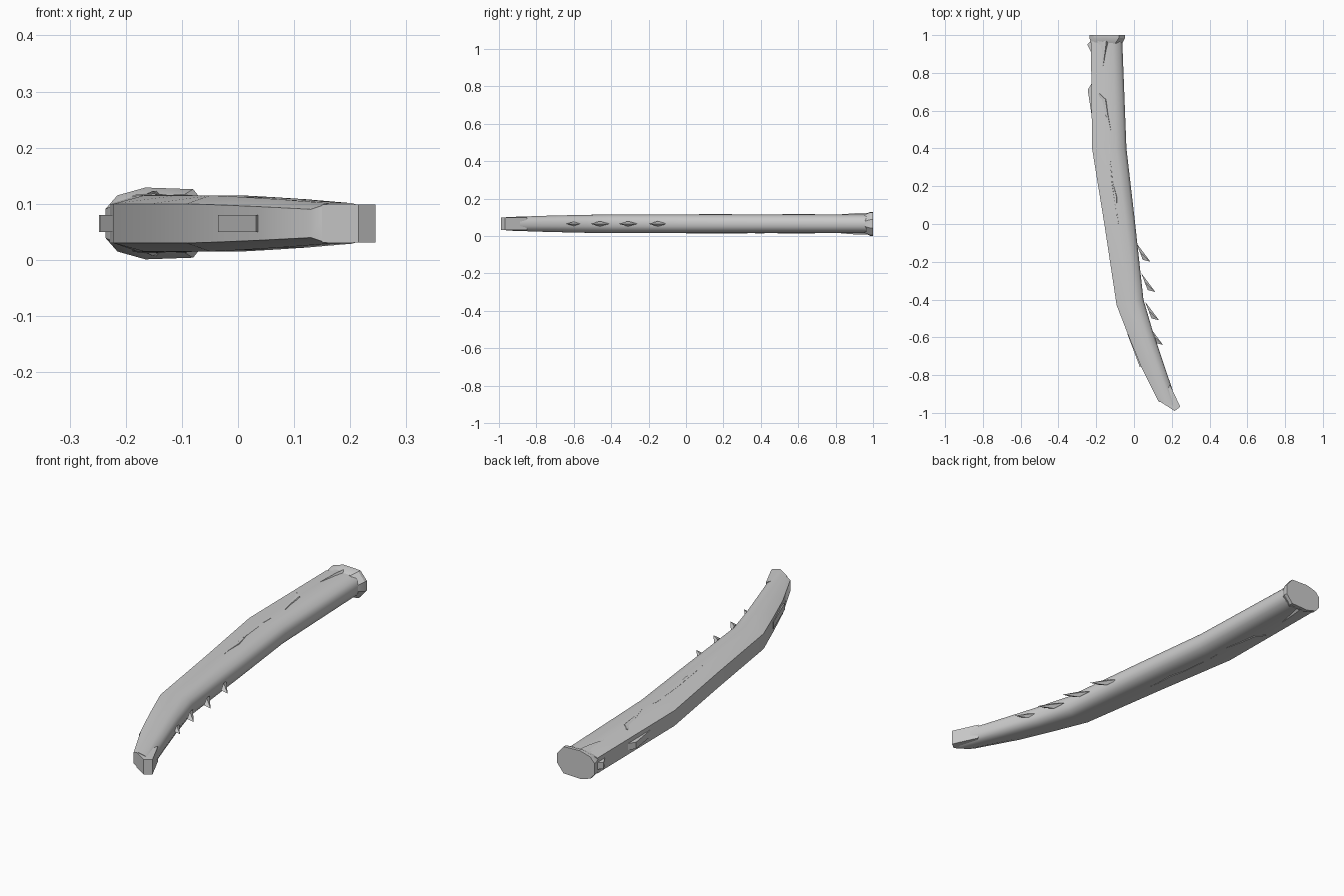
import bpy, bmesh, math
from mathutils import Vector

if "Cube" in bpy.data.objects:
    bpy.data.objects.remove(bpy.data.objects["Cube"])

ZC = 0.065
bone = bpy.data.materials.new("grey_bone")
bone.diffuse_color = (0.6, 0.6, 0.6, 1)
bone.use_nodes = True
bone.node_tree.nodes["Principled BSDF"].inputs["Base Color"].default_value = bone.diffuse_color

# Sections along the shaft: left x, left y, right x, right y, half height
SECTIONS = [
    (-0.228, 0.965, -0.062, 0.965, 0.050),
    (-0.222, 0.40, -0.040, 0.40, 0.050),
    (-0.157, 0.00, 0.003, 0.03, 0.050),
    (-0.092, -0.43, 0.050, -0.40, 0.050),
    (-0.030, -0.59, 0.100, -0.57, 0.047),
    (0.035, -0.75, 0.160, -0.75, 0.043),
    (0.130, -0.94, 0.236, -0.97, 0.036),
]
# Cross-section: across (-1 to 1), height (-1 to 1)
HALF = [(-1, 0.7), (-0.4, 1), (0.4, 1), (0.85, 0.75), (1, 0.28)]
PROFILE = HALF + [(u, -v) for u, v in reversed(HALF)]


def make(name, bm, angle=40):
    bmesh.ops.recalc_face_normals(bm, faces=bm.faces)
    me = bpy.data.meshes.new(name)
    bm.to_mesh(me)
    bm.free()
    me.materials.append(bone)
    ob = bpy.data.objects.new(name, me)
    bpy.context.collection.objects.link(ob)
    bpy.ops.object.select_all(action='DESELECT')
    ob.select_set(True)
    bpy.context.view_layer.objects.active = ob
    bpy.ops.object.shade_smooth_by_angle(angle=math.radians(angle))
    return ob


def loft(bm, rings):
    rings = [[bm.verts.new(p) for p in r] for r in rings]
    n = len(rings[0])
    for a, b in zip(rings, rings[1:]):
        for i in range(n):
            j = (i + 1) % n
            bm.faces.new((a[i], a[j], b[j], b[i]))
    bm.faces.new(rings[0])
    bm.faces.new(rings[-1])


def ring(s):
    lx, ly, rx, ry, h = s
    out = []
    for u, v in PROFILE:
        t = (u + 1) / 2
        out.append((lx + (rx - lx) * t, ly + (ry - ly) * t, ZC + h * v))
    return out


# Curved shaft with an obliquely cut narrow end
bm = bmesh.new()
loft(bm, [ring(s) for s in SECTIONS])
make("curved_shaft", bm, 50)

# Small notch point at the narrow end
bm = bmesh.new()
low = [(0.15, -0.948), (0.215, -0.99), (0.245, -0.968), (0.19, -0.85)]
loft(bm, [[(x, y, ZC + s * 0.034) for x, y in low] for s in (-1, 1)])
make("tip_edge", bm)

# Flared, broken collar at the wide end
bm = bmesh.new()
rim = [(-0.236, 0.026), (-0.215, 0.050), (-0.165, 0.064), (-0.08, 0.061), (-0.048, 0.022)]
inner = [(-0.227, 0.030), (-0.205, 0.040), (-0.165, 0.049), (-0.10, 0.049), (-0.063, 0.014)]


def both(pts, y):
    return ([(x, y, ZC + z) for x, z in pts]
            + [(x, y, ZC - z) for x, z in reversed(pts)])


loft(bm, [both(rim, 1.0), both(rim, 0.985), both(inner, 0.955)])
make("flared_collar", bm, 30)

# Backward-leaning barbs on the right edge
for k, (tx, ty) in enumerate([(0.087, -0.20), (0.113, -0.36), (0.133, -0.51), (0.154, -0.64)]):
    bm = bmesh.new()
    ax, ay = tx - 0.075, ty + 0.10
    base = [Vector((ax, ay, ZC)), Vector((ax + 0.02, ay - 0.05, ZC + 0.014)),
            Vector((ax + 0.035, ay - 0.09, ZC)), Vector((ax + 0.02, ay - 0.05, ZC - 0.014))]
    base = [bm.verts.new(p) for p in base]
    tip = bm.verts.new((tx, ty, ZC))
    bm.faces.new(base)
    for i in range(4):
        bm.faces.new((base[i], base[(i + 1) % 4], tip))
    make(f"barb_{k + 1}", bm, 30)

# Splinters along the left edge
SPLINTERS = [
    [(-0.215, 0.76), (-0.245, 0.71), (-0.222, 0.56), (-0.205, 0.60)],
    [(-0.215, 0.985), (-0.248, 0.95), (-0.222, 0.90), (-0.205, 0.93)],
    [(-0.020, -0.56), (-0.036, -0.58), (0.032, -0.76), (0.05, -0.72)],
]
for k, pts in enumerate(SPLINTERS):
    bm = bmesh.new()
    loft(bm, [[(x, y, ZC + z) for x, y in pts] for z in (-0.015, 0.015)])
    make(f"side_splinter_{k + 1}", bm, 30)

# Thin raised cracks on the upper and lower sides: x, y, half width
CRACKS = [
    [(-0.185, 0.69, 0.004), (-0.16, 0.66, 0.014), (-0.145, 0.58, 0.009), (-0.122, 0.49, 0.001)],
    [(-0.130, 0.42, 0.003), (-0.130, 0.37, 0.003)],
    [(-0.125, 0.33, 0.003), (-0.115, 0.22, 0.004), (-0.098, 0.14, 0.010),
     (-0.092, 0.06, 0.003), (-0.082, 0.0, 0.001)],
    [(-0.165, 0.975, 0.032), (-0.16, 0.92, 0.013), (-0.165, 0.83, 0.001)],
]
for side, word in ((1, "upper"), (-1, "lower")):
    for k, pts in enumerate(CRACKS):
        bm = bmesh.new()
        rise = 0.008 if k == 3 else 0.003
        rings = []
        for x, y, w in pts:
            rings.append([(x - w, y, ZC + side * 0.048), (x + w, y, ZC + side * 0.048),
                          (x + w * 0.6, y, ZC + side * (0.05 + rise * min(1, w / 0.01))),
                          (x - w * 0.6, y, ZC + side * 0.0505)])
        loft(bm, rings)
        make(f"{word}_crack_{k + 1}", bm, 20)
